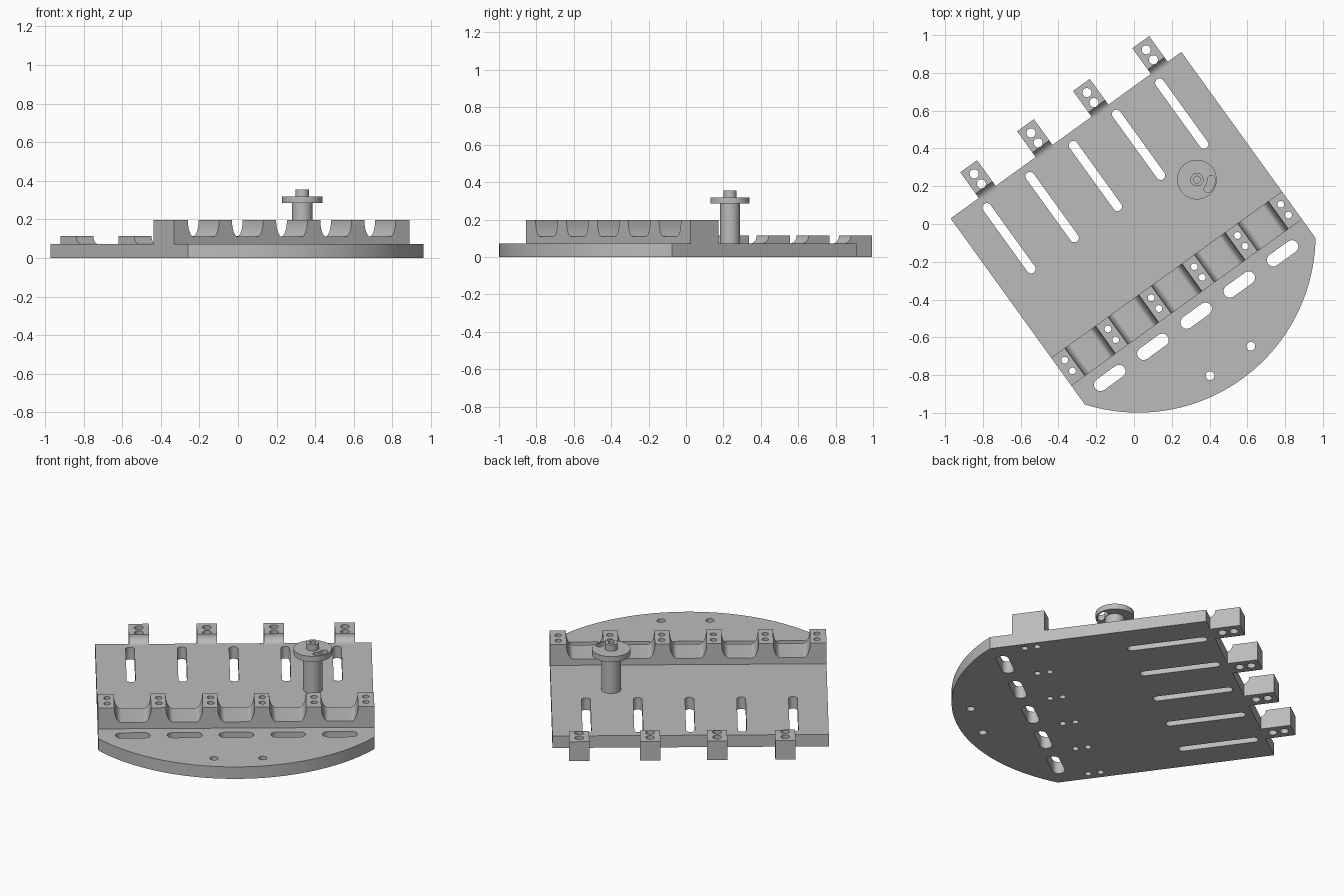
import bpy, bmesh, math
from math import cos, sin, pi, radians
from mathutils import Vector

if "Cube" in bpy.data.objects:
    bpy.data.objects.remove(bpy.data.objects["Cube"])

TURN = radians(35.8)      # whole fixture is turned about z
MID, STEP = -0.017, 0.282 # centre and pitch of the repeated features
THICK = 0.072             # plate thickness
HALF = 0.753              # half plate width
BACK, CHORD = 0.592, -0.622
WALL_TOP = 0.197

grey = bpy.data.materials.new("machined grey")
grey.use_nodes = True
grey.diffuse_color = (0.5, 0.5, 0.5, 1)
grey.node_tree.nodes["Principled BSDF"].inputs["Base Color"].default_value = (0.5, 0.5, 0.5, 1)


def arc(cx, cy, r, a0, a1, n):
    return [(cx + r * cos(a0 + (a1 - a0) * i / n), cy + r * sin(a0 + (a1 - a0) * i / n))
            for i in range(n + 1)]


def add_prism(bm, pts, lo, hi, place):
    """Extrude a closed outline between lo and hi; place maps (a, b, depth) to 3D."""
    face = bm.faces.new([bm.verts.new(place(a, b, lo)) for a, b in pts])
    out = bmesh.ops.extrude_face_region(bm, geom=[face])
    move = Vector(place(0, 0, hi)) - Vector(place(0, 0, lo))
    verts = [g for g in out["geom"] if isinstance(g, bmesh.types.BMVert)]
    bmesh.ops.translate(bm, verts=verts, vec=move)


def flat(a, b, d):
    return (a, b, d)


def across(a, b, d):   # outline in u-z, depth along v
    return (a, d, b)


def along(a, b, d):    # outline in v-z, depth along u
    return (d, a, b)


def finish(name, bm):
    bmesh.ops.recalc_face_normals(bm, faces=bm.faces)
    mesh = bpy.data.meshes.new(name)
    bm.to_mesh(mesh)
    bm.free()
    mesh.materials.append(grey)
    obj = bpy.data.objects.new(name, mesh)
    obj.rotation_euler.z = TURN
    bpy.context.collection.objects.link(obj)
    return obj


def cut(obj, outlines):
    """Cut vertical openings through an object, then shade it."""
    bm = bmesh.new()
    for pts in outlines:
        add_prism(bm, pts, -0.1, 0.5, flat)
    cutter = finish("opening_cutter", bm)
    cutter.hide_render = True
    mod = obj.modifiers.new("openings", 'BOOLEAN')
    mod.object, mod.operation, mod.solver = cutter, 'DIFFERENCE', 'EXACT'
    bpy.ops.object.select_all(action='DESELECT')
    bpy.context.view_layer.objects.active = obj
    obj.select_set(True)
    bpy.ops.object.modifier_apply(modifier=mod.name)
    bpy.data.objects.remove(cutter)
    bpy.ops.object.shade_smooth_by_angle(angle=radians(30))


def hole(u, v, r):
    return arc(u, v, r, 0, 2 * pi, 24)[:-1]


def slot(u, v, r, du, dv):
    """Round-ended slot reaching du, dv either side of its centre."""
    t = math.atan2(dv, du)
    return (arc(u + du, v + dv, r, t - pi / 2, t + pi / 2, 12)
            + arc(u - du, v - dv, r, t + pi / 2, t + 3 * pi / 2, 12))


bays = [MID + STEP * (i - 2) for i in range(5)]
teeth = [MID + 0.003 + STEP * (i - 2.5) for i in range(6)]
tooth_holes = [hole(u, v, 0.018) for u in teeth for v in (-0.37, -0.44)]

# Base plate with a bowed front edge
arc_v, arc_r = -0.06, 0.94
spread = math.asin(HALF / arc_r)
bm = bmesh.new()
outline = arc(MID, arc_v, arc_r, -pi / 2 - spread, -pi / 2 + spread, 48)
outline += [(MID + HALF, BACK), (MID - HALF, BACK)]
add_prism(bm, outline, 0, THICK, flat)
plate = finish("base_plate", bm)
openings = [slot(u, 0.326, 0.024, 0, 0.2) for u in bays]
openings += [slot(u, -0.586, 0.034, 0.061, 0) for u in bays]
openings += [hole(MID + 0.007 + s * 0.133, -0.887, 0.023) for s in (-1, 1)]
cut(plate, openings + tooth_holes)

# Scalloped rest: U-shaped bays between upright teeth
floor_z, top_half, floor_half = 0.11, 0.1, 0.062
profile = [(MID - HALF, THICK), (MID - HALF, WALL_TOP)]
for u in bays:
    side = [(top_half - (top_half - floor_half) * (1 - cos(t)),
             WALL_TOP - (WALL_TOP - floor_z) * sin(t))
            for t in [pi / 2 * i / 10 for i in range(11)]]
    profile += [(u - w, z) for w, z in side] + [(u + w, z) for w, z in reversed(side)]
profile += [(MID + HALF, WALL_TOP), (MID + HALF, THICK)]
bm = bmesh.new()
add_prism(bm, profile, -0.5, -0.318, across)
cut(finish("scalloped_rest", bm), tooth_holes)

# Rear mounting tabs with a filleted step onto the plate
TAB_TOP, fillet = 0.115, 0.043
tab_profile = [(BACK, 0), (0.76, 0), (0.76, TAB_TOP)]
tab_profile += arc(0.578, TAB_TOP, fillet, 0, -pi / 2, 8) + [(BACK, THICK)]
for i, u in enumerate((-0.531, -0.16, 0.205, 0.592)):
    bm = bmesh.new()
    add_prism(bm, tab_profile, u - 0.055, u + 0.055, along)
    cut(finish("rear_tab_%d" % (i + 1), bm), [hole(u, v, 0.024) for v in (0.71, 0.645)])

# Turned post with a flanged head
KU, KV = 0.4075, -0.004
lathe = [(0, THICK), (0.053, THICK), (0.053, 0.285), (0.105, 0.285), (0.105, 0.318),
         (0.035, 0.318), (0.035, 0.355), (0.018, 0.355), (0.018, 0.3), (0, 0.3)]
bm = bmesh.new()
verts = [bm.verts.new((KU + r, KV, z)) for r, z in lathe]
edges = [bm.edges.new(pair) for pair in zip(verts, verts[1:])]
bmesh.ops.spin(bm, geom=verts + edges, cent=(KU, KV, 0), axis=(0, 0, 1),
               angle=2 * pi, steps=48, use_merge=True)
bmesh.ops.remove_doubles(bm, verts=bm.verts, dist=0.0001)
post = finish("flanged_post", bm)

# Curved opening in the flange
a0, a1, ring, w = radians(2) - TURN, radians(-40) - TURN, 0.076, 0.02
e0 = (KU + ring * cos(a0), KV + ring * sin(a0))
e1 = (KU + ring * cos(a1), KV + ring * sin(a1))
kidney = arc(KU, KV, ring + w, a1, a0, 10)
kidney += arc(*e0, w, a0, a0 + pi, 10)[1:]
kidney += arc(KU, KV, ring - w, a0, a1, 10)[1:]
kidney += arc(*e1, w, a1 + pi, a1 + 2 * pi, 10)[1:-1]
cut(post, [kidney])
